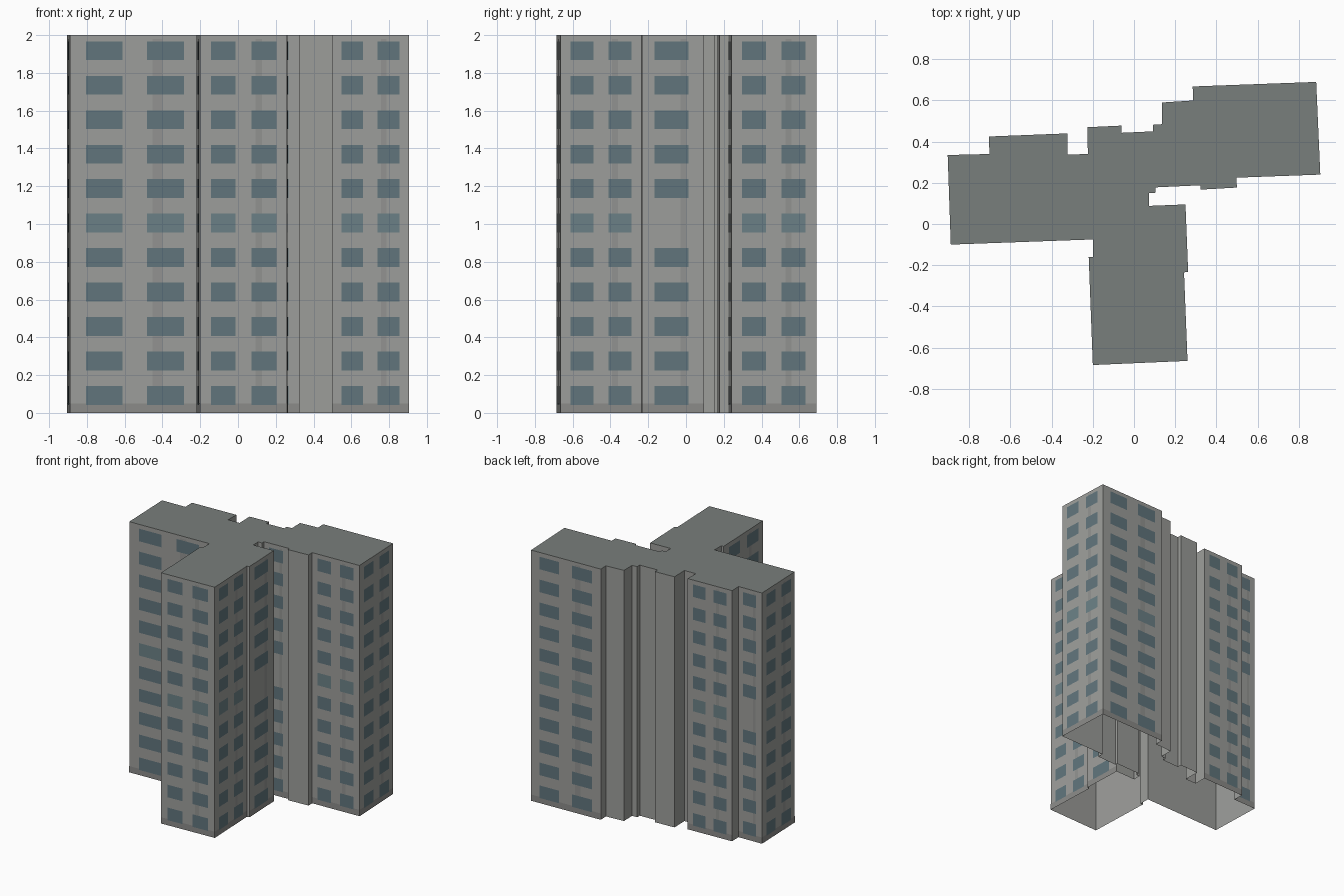
import bpy
from mathutils import Vector

if "Cube" in bpy.data.objects:
    bpy.data.objects.remove(bpy.data.objects["Cube"])

H = 2.0
# Footprint, counter-clockwise seen from above
PLAN = [(-.89, -.10), (-.20, -.075), (-.20, -.16), (-.22, -.16), (-.20, -.685),
        (.26, -.665), (.243, -.235), (.263, -.232), (.25, .095), (.073, .088),
        (.073, .15), (.105, .152), (.105, .178), (.322, .188), (.323, .167),
        (.50, .177), (.497, .225), (.905, .24), (.885, .69), (.285, .668),
        (.287, .60), (.135, .59), (.137, .485), (.093, .482), (.093, .45),
        (-.06, .443), (-.06, .478), (-.227, .47), (-.224, .34), (-.323, .337),
        (-.323, .44), (-.705, .425), (-.702, .34), (-.905, .335)]
TWO_BAY = [0, 3, 4, 5, 16, 17, 18, 30, 33]   # walls with two windows per floor
ONE_BAY = [7, 12, 32]                        # walls with one window per floor
FLOORS = 11


def make(name, verts, faces, color):
    mesh = bpy.data.meshes.new(name)
    mesh.from_pydata(verts, [], faces)
    mat = bpy.data.materials.new(name + "_paint")
    mat.diffuse_color = (*color, 1)
    mat.use_nodes = True
    mat.node_tree.nodes["Principled BSDF"].inputs["Base Color"].default_value = mat.diffuse_color
    mesh.materials.append(mat)
    obj = bpy.data.objects.new(name, mesh)
    bpy.context.collection.objects.link(obj)
    return obj


def wall_panel(edge, u0, u1, z0, z1, offset):
    """Corners of a rectangle lying just outside one wall."""
    a = Vector((*PLAN[edge], 0))
    b = Vector((*PLAN[(edge + 1) % len(PLAN)], 0))
    d = b - a
    out = Vector((d.y, -d.x, 0)).normalized() * offset
    p, q = a + d * u0 + out, a + d * u1 + out
    return [(p.x, p.y, z0), (q.x, q.y, z0), (q.x, q.y, z1), (p.x, p.y, z1)]


def panels(name, rects, color):
    verts = [v for r in rects for v in wall_panel(*r)]
    faces = [range(i, i + 4) for i in range(0, len(verts), 4)]
    return make(name, verts, [tuple(f) for f in faces], color)


# Outer walls (open underneath) and flat roof
n = len(PLAN)
ring = [(x, y, z) for z in (0, H) for x, y in PLAN]
make("walls", ring,
     [(i, (i + 1) % n, n + (i + 1) % n, n + i) for i in range(n)],
     (.34, .345, .33))
make("roof", [(x, y, H) for x, y in PLAN], [tuple(range(n))], (.19, .21, .20))

# Windows, base bands and weathered streaks
glass, pale, bands, streaks = [], [], [], []
for edges, bays, streak in ((TWO_BAY, [(.123, .405), (.59, .875)], (.635, .71)),
                            (ONE_BAY, [(.2, .75)], (.62, .72))):
    for e in edges:
        bands.append((e, 0, 1, 0, .05, .001))
        streaks.append((e, *streak, .05, 1.98, .0015))
        for f in range(FLOORS):
            z = .042 + f * .1825
            if f == 5 and len(bays) == 1:
                continue                     # blank floor on the narrow walls
            for u0, u1 in bays:
                (pale if f == 5 else glass).append((e, u0, u1, z, z + .1, .003))
panels("windows", glass, (.12, .18, .205))
panels("pale_windows", pale, (.15, .22, .24))
panels("base_bands", bands, (.26, .26, .25))
panels("wall_streaks", streaks, (.29, .295, .285))
